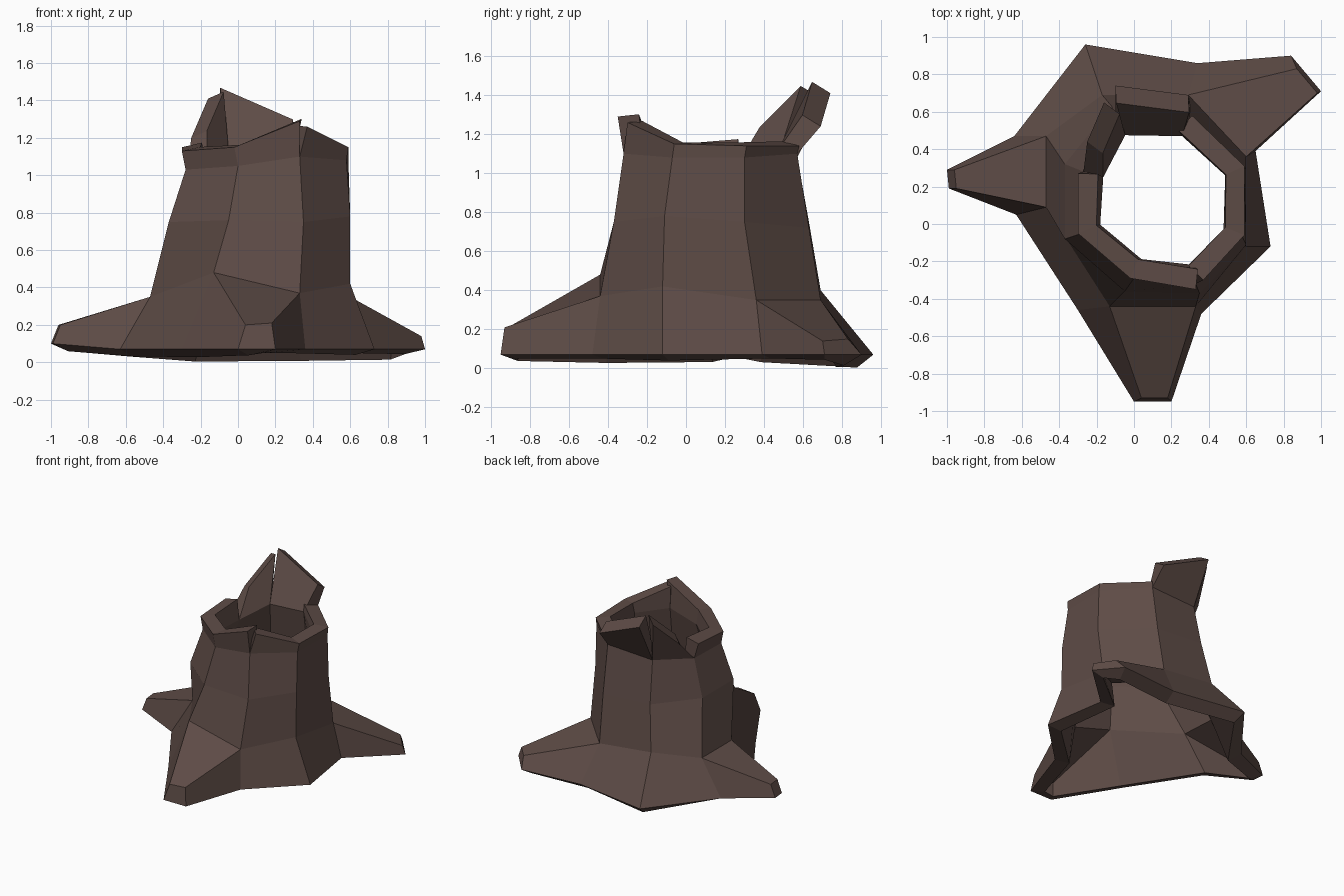
import bpy
import bmesh

cube = bpy.data.objects.get("Cube")
if cube:
    bpy.data.objects.remove(cube, do_unlink=True)

# Bark colour
bark = bpy.data.materials.new("dark_bark_brown")
bark.use_nodes = True
bark_colour = (0.112, 0.072, 0.062, 1)
bark.diffuse_color = bark_colour
bark.node_tree.nodes["Principled BSDF"].inputs["Base Color"].default_value = bark_colour

# Trunk rings: eight corners each, counter-clockwise from the back left corner
ground = [(-.64, .47, .07), (-.63, .05, .07), (-.3, -.46, .07), (.36, -.48, .07),
          (.73, -.12, .07), (.65, .39, .07), (.34, .86, .07), (-.26, .96, .07)]
flare = [(-.47, .47, .35), (-.47, .09, .35), (-.13, -.44, .48), (.33, -.44, .37),
         (.6, -.12, .42), (.6, .36, .35), (.29, .69, .35), (-.17, .69, .4)]
waist = [(-.37, .32, .75), (-.37, -.08, .75), (-.05, -.36, .76), (.35, -.37, .75),
         (.6, -.11, .78), (.6, .3, .75), (.3, .63, .72), (-.12, .63, .75)]
neck = [(-.27, .28, 1.03), (-.28, -.05, 1.03), (0, -.29, 1.05), (.33, -.32, 1.1),
        (.58, -.07, 1.08), (.59, .3, 1.08), (.3, .57, 1.1), (-.1, .57, 1.08)]

# Broken rim: the two upper corners of each side panel, split where the bark cracked
rim_b, rim_c, rim_e, rim_f = (-.3, -.05, 1.13), (-.02, -.29, 1.15), (.59, -.06, 1.15), (.59, .31, 1.14)
rim = [((-.3, .27, 1.15), rim_b), (rim_b, rim_c), (rim_c, (.33, -.35, 1.29)),
       ((.37, -.3, 1.26), rim_e), (rim_e, rim_f), (rim_f, (.31, .58, 1.14)),
       ((.29, .69, 1.24), (-.1, .74, 1.41)), ((-.16, .65, 1.41), (-.25, .44, 1.2))]

# Roots: side index -> upper pair and lower pair of tip corners
roots = {
    0: [((-.96, .29, .2), (-.95, .19, .2)), ((-1, .29, .1), (-.99, .19, .1))],
    2: [((.04, -.93, .2), (.18, -.93, .21)), ((0, -.95, .07), (.2, -.95, .07))],
    5: [((.98, .7, .14), (.87, .83, .15)), ((1, .71, .07), (.84, .9, .07))],
}

bm = bmesh.new()


def quad(*corners):
    bm.faces.new([bm.verts.new(c) for c in corners])


def wall(lower, upper, i):
    j = (i + 1) % len(lower)
    quad(lower[i], lower[j], upper[j], upper[i])


def root(i, tip_top, tip_low):
    j = (i + 1) % len(ground)
    (ti, tj), (li, lj) = tip_top, tip_low
    quad(ti, tj, flare[j], flare[i])
    quad(li, lj, tj, ti)
    quad(ground[i], li, ti, flare[i])
    quad(lj, ground[j], flare[j], tj)


# Walls, rim panels and roots
for i in range(len(ground)):
    wall(flare, waist, i)
    wall(waist, neck, i)
    left, right = rim[i]
    quad(neck[i], neck[(i + 1) % len(neck)], right, left)
    if i in roots:
        root(i, *roots[i])
    else:
        wall(ground, flare, i)

bmesh.ops.remove_doubles(bm, verts=bm.verts, dist=0.001)
mesh = bpy.data.meshes.new("hollow_stump")
bm.to_mesh(mesh)
bm.free()
mesh.materials.append(bark)
stump = bpy.data.objects.new("hollow_stump", mesh)
bpy.context.collection.objects.link(stump)

# Thick wood grown inward from the bark
shell = stump.modifiers.new("wood_thickness", 'SOLIDIFY')
shell.thickness = 0.11
shell.offset = -1
